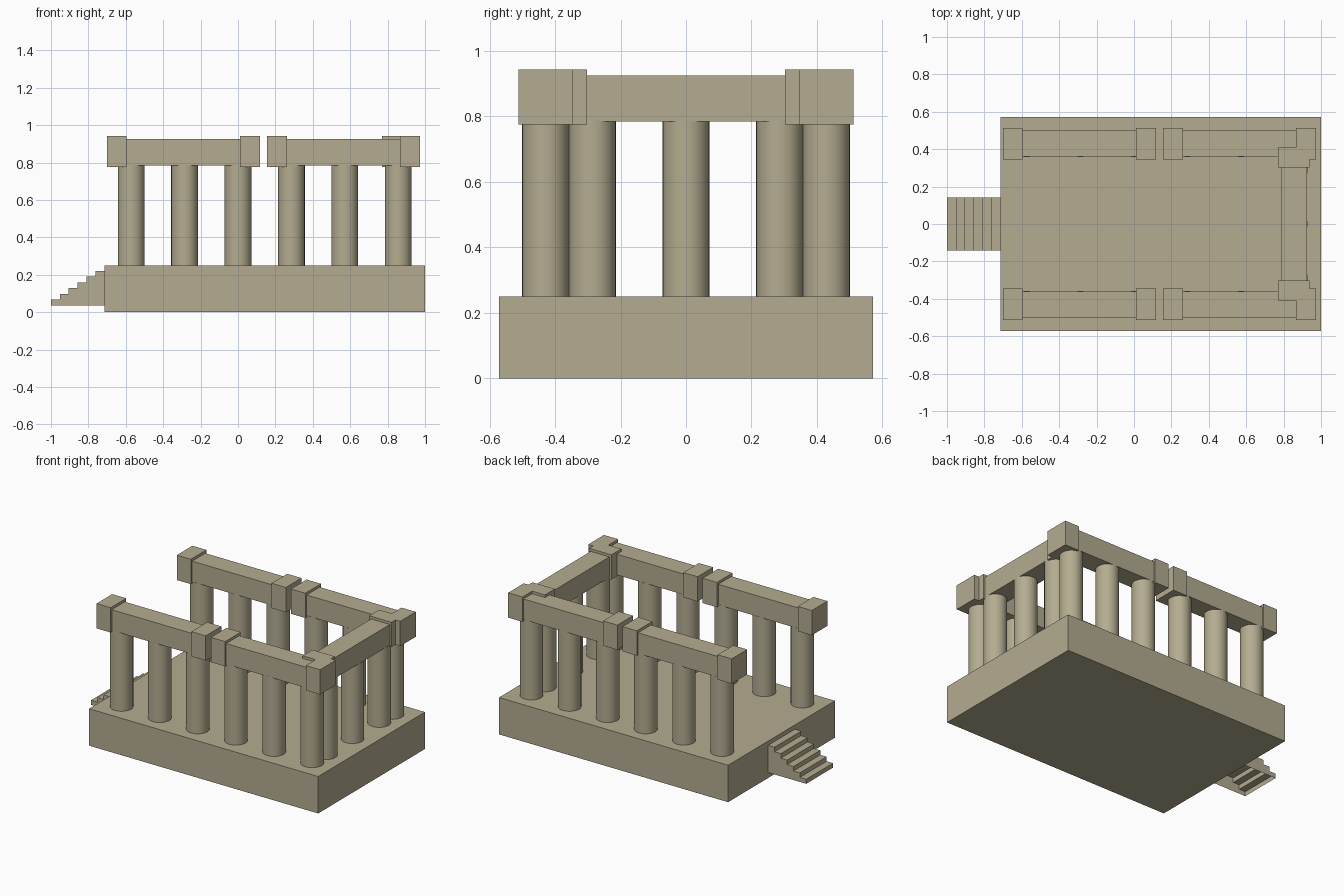
import bpy, bmesh

if "Cube" in bpy.data.objects:
    bpy.data.objects.remove(bpy.data.objects["Cube"])

stone = bpy.data.materials.new("weathered sandstone")
stone.diffuse_color = (0.456, 0.415, 0.283, 1)
stone.use_nodes = True
stone.node_tree.nodes["Principled BSDF"].inputs["Base Color"].default_value = stone.diffuse_color


def finish(name, bm):
    me = bpy.data.meshes.new(name)
    bmesh.ops.recalc_face_normals(bm, faces=bm.faces)
    bm.to_mesh(me)
    bm.free()
    me.materials.append(stone)
    ob = bpy.data.objects.new(name, me)
    bpy.context.collection.objects.link(ob)
    return ob


def box(name, x, y, z):
    bm = bmesh.new()
    bmesh.ops.create_cube(bm, size=1)
    for v in bm.verts:
        for i, (a, b) in enumerate((x, y, z)):
            v.co[i] = a if v.co[i] < 0 else b
    return finish(name, bm)


def column(name, x, y):
    bm = bmesh.new()
    bmesh.ops.create_cone(bm, cap_ends=True, segments=32, radius1=0.0715,
                          radius2=0.0715, depth=COL_TOP - FLOOR)
    bmesh.ops.translate(bm, verts=bm.verts, vec=(x, y, (COL_TOP + FLOOR) / 2))
    for f in bm.faces:
        f.smooth = len(f.verts) == 4
    for e in bm.edges:
        e.smooth = all(f.smooth for f in e.link_faces)
    return finish(name, bm)


FLOOR, COL_TOP = 0.25, 0.787
BEAM_Z, BLOCK_Z = (0.785, 0.925), (0.775, 0.943)

# Platform
box("platform", (-0.715, 1.0), (-0.571, 0.571), (0, FLOOR))

# Stairs: stepped profile swept across, open underneath
x0, rise, run, n, bottom = -1.0, 0.0307, 0.0475, 6, 0.037
profile = [(x0, bottom)]
for i in range(n):
    z = bottom + rise * (i + 1)
    profile += [(x0 + run * i, z), (x0 + run * (i + 1), z)]
profile.append((x0 + run * n, bottom))
bm = bmesh.new()
near = [bm.verts.new((x, -0.143, z)) for x, z in profile]
far = [bm.verts.new((x, 0.143, z)) for x, z in profile]
bm.faces.new(near)
bm.faces.new(far)
for i in range(len(profile) - 1):
    bm.faces.new((near[i], near[i + 1], far[i + 1], far[i]))
finish("stairs", bm)

# Side colonnades, with two capped beams on each side
for side, s in (("front", -1), ("back", 1)):
    def across(a, b):
        return tuple(sorted((s * a, s * b)))
    for i in range(6):
        column(f"{side}_column_{i + 1}", -0.571 + 0.2855 * i, s * 0.429)
    for part, a, b in (("left", -0.65, 0.06), ("right", 0.21, 0.92)):
        box(f"{side}_{part}_beam", (a, b), across(0.36, 0.50), BEAM_Z)
    for i, (a, b) in enumerate(((-0.70, -0.595), (0.01, 0.117), (0.155, 0.262), (0.866, 0.973))):
        box(f"{side}_beam_end_{i + 1}", (a, b), across(0.345, 0.512), BLOCK_Z)
    # End block of the cross beam
    box(f"{side}_cross_beam_end", (0.77, 0.937), across(0.302, 0.408), BLOCK_Z)

# Rear row on the short side
for i in range(3):
    column(f"cross_column_{i + 1}", 0.857, 0.286 * (i - 1))
box("cross_beam", (0.785, 0.925), (-0.355, 0.355), BEAM_Z)
